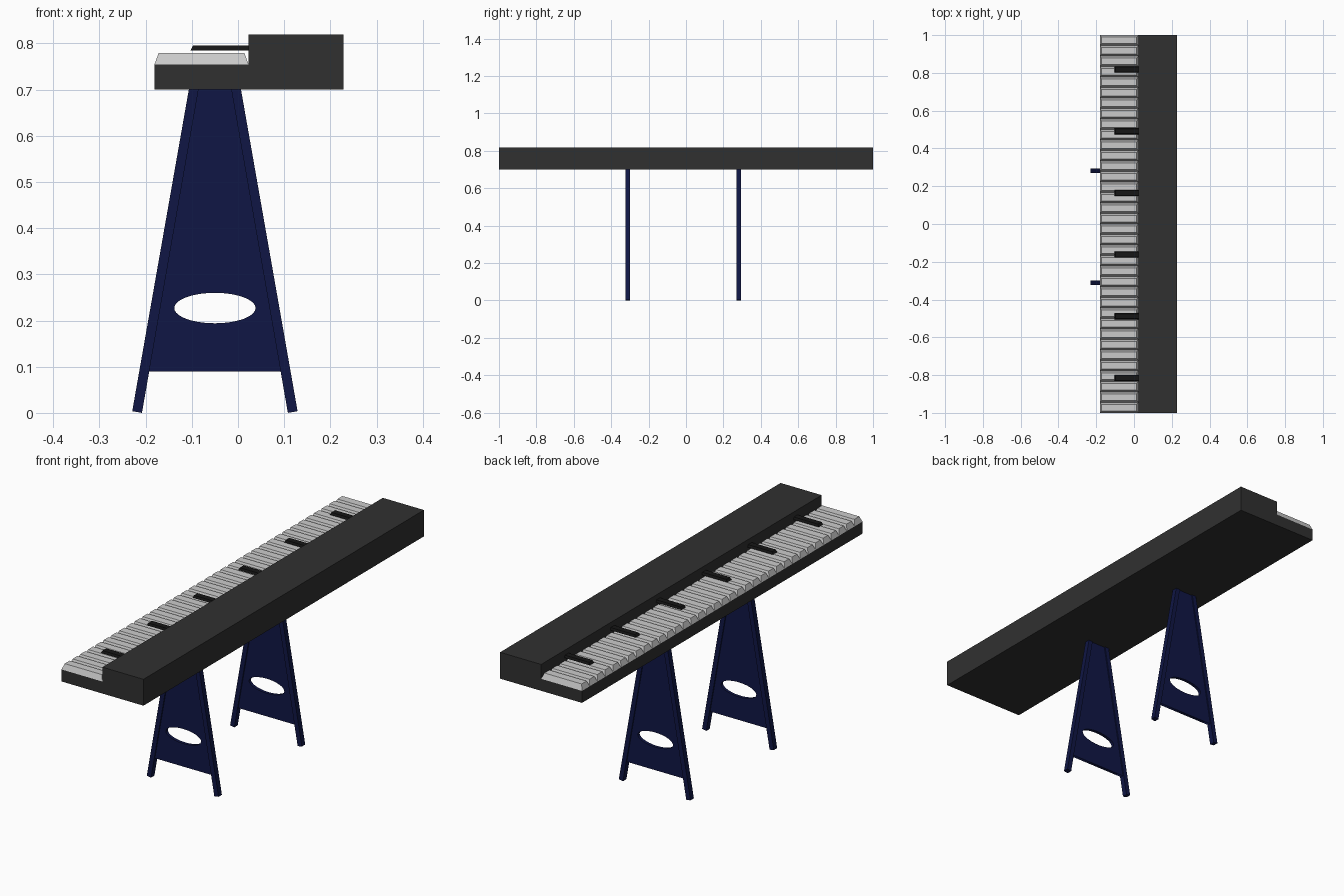
import bpy, bmesh, math
from mathutils import Vector

if "Cube" in bpy.data.objects:
    bpy.data.objects.remove(bpy.data.objects["Cube"])


def material(name, rgb):
    m = bpy.data.materials.new(name)
    m.diffuse_color = (*rgb, 1)
    m.use_nodes = True
    m.node_tree.nodes["Principled BSDF"].inputs["Base Color"].default_value = m.diffuse_color
    return m


BODY = material("charcoal", (0.03, 0.03, 0.03))
BLACK = material("black", (0.008, 0.008, 0.008))
NAVY = material("navy", (0.005, 0.008, 0.06))


def finish(bm, name, mat=None):
    bmesh.ops.recalc_face_normals(bm, faces=bm.faces)
    me = bpy.data.meshes.new(name)
    bm.to_mesh(me)
    bm.free()
    ob = bpy.data.objects.new(name, me)
    bpy.context.collection.objects.link(ob)
    if mat:
        me.materials.append(mat)
    return ob


def prism(bm, profile, y0, y1):
    """Extrude an xz profile along y."""
    face = bm.faces.new([bm.verts.new((x, y0, z)) for x, z in profile])
    ext = bmesh.ops.extrude_face_region(bm, geom=[face])
    verts = [v for v in ext["geom"] if isinstance(v, bmesh.types.BMVert)]
    bmesh.ops.translate(bm, verts=verts, vec=(0, y1 - y0, 0))


def tapered_box(bm, x0, x1, y0, y1, z0, z1, inset_x0, inset_x1, inset_y):
    """Box whose top is inset from its base."""
    lo = [(x0, y0), (x1, y0), (x1, y1), (x0, y1)]
    a, b = x0 + inset_x0, x1 - inset_x1
    c, d = y0 + inset_y, y1 - inset_y
    hi = [(a, c), (b, c), (b, d), (a, d)]
    vl = [bm.verts.new((*p, z0)) for p in lo]
    vh = [bm.verts.new((*p, z1)) for p in hi]
    bm.faces.new(vl[::-1])
    bm.faces.new(vh)
    for i in range(4):
        j = (i + 1) % 4
        bm.faces.new((vl[i], vl[j], vh[j], vh[i]))


# Keyboard case: L-shaped section
bm = bmesh.new()
prism(bm, [(-0.181, 0.70), (0.228, 0.70), (0.228, 0.819), (0.023, 0.819),
           (0.023, 0.754), (-0.181, 0.754)], -1, 1)
finish(bm, "keyboard_case", BODY)

# White keys
KEYS = 36
pitch = 2 / KEYS
bm = bmesh.new()
for i in range(KEYS):
    y = -1 + i * pitch
    tapered_box(bm, -0.181, 0.023, y, y + pitch, 0.754, 0.779, 0.009, 0.009, 0.01)
finish(bm, "white_keys")

# Black keys
bm = bmesh.new()
for i in range(6):
    y = -0.815 + i * 0.3265
    tapered_box(bm, -0.103, 0.025, y - 0.016, y + 0.016, 0.785, 0.796, 0.006, 0, 0.003)
finish(bm, "black_keys", BLACK)


# Stands: two splayed legs and a thin web with an oval opening
CX = -0.05


def spline(curve, pts):
    s = curve.splines.new("POLY")
    s.points.add(len(pts) - 1)
    for p, (x, z) in zip(s.points, pts):
        p.co = (x, z, 0, 1)
    s.use_cyclic_u = True


def stand(name, y):
    bm = bmesh.new()
    for s in (-1, 1):
        leg = [(0.179, 0.0037), (0.0565, 0.70), (0.0355, 0.70), (0.158, 0.0)]
        prism(bm, [(CX + s * x, z) for x, z in leg], y - 0.012, y + 0.012)
    finish(bm, name + "_legs", NAVY)

    cu = bpy.data.curves.new(name + "_web", "CURVE")
    cu.dimensions = "2D"
    cu.fill_mode = "BOTH"
    cu.extrude = 0.007
    spline(cu, [(-0.147, 0.09), (0.147, 0.09), (0.041, 0.70), (-0.041, 0.70)])
    n = 40
    spline(cu, [(0.088 * math.cos(2 * math.pi * k / n),
                 0.227 + 0.033 * math.sin(2 * math.pi * k / n)) for k in range(n)])
    web = bpy.data.objects.new(name + "_web", cu)
    bpy.context.collection.objects.link(web)
    web.location = Vector((CX, y, 0))
    web.rotation_euler = (math.pi / 2, 0, 0)
    cu.materials.append(NAVY)
    bpy.ops.object.select_all(action="DESELECT")
    web.select_set(True)
    bpy.context.view_layer.objects.active = web
    bpy.ops.object.convert(target="MESH")


stand("near_stand", -0.311)
stand("far_stand", 0.283)
